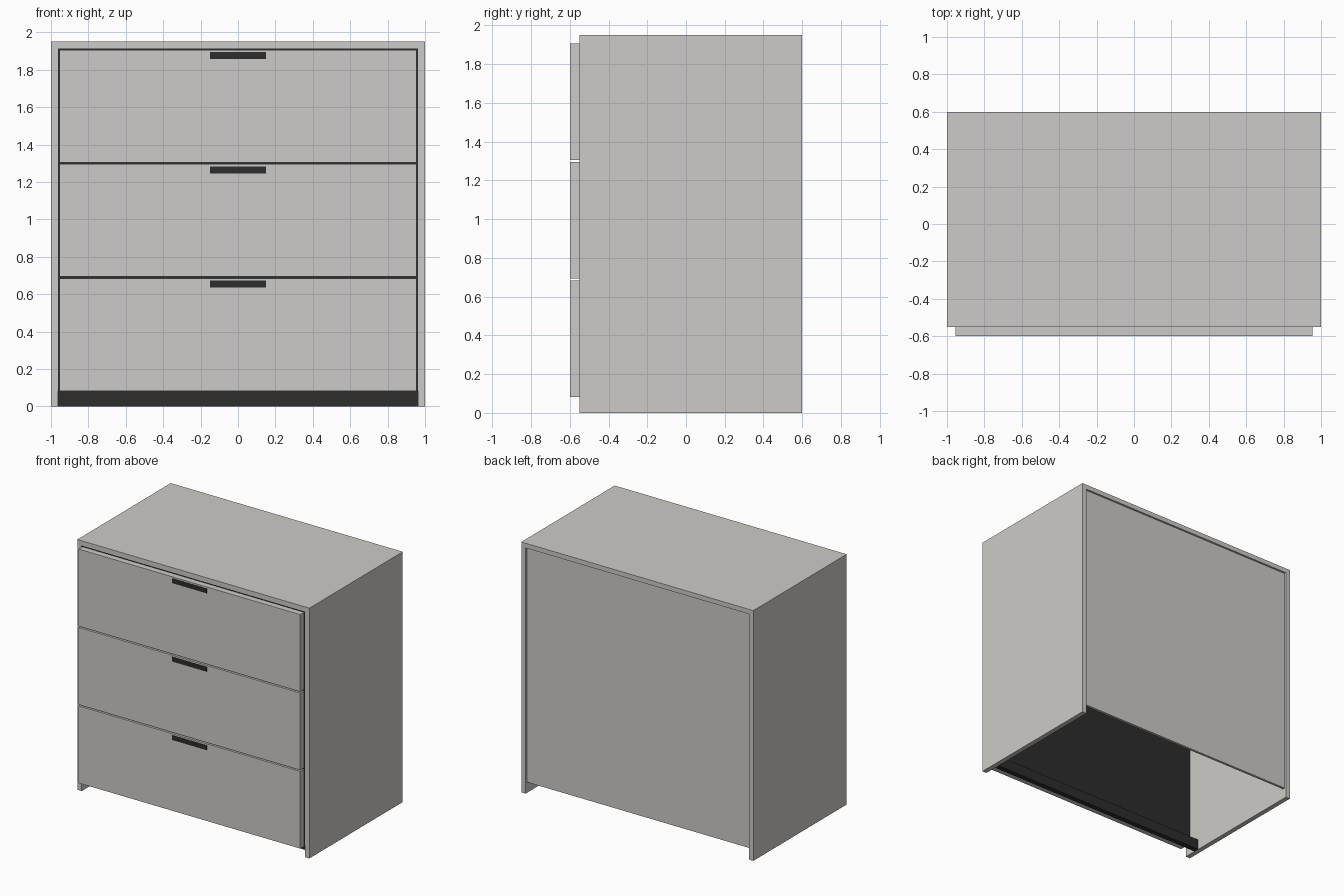
import bpy

if "Cube" in bpy.data.objects:
    bpy.data.objects.remove(bpy.data.objects["Cube"])


def material(name, rgb):
    m = bpy.data.materials.new(name)
    m.diffuse_color = (*rgb, 1.0)
    m.use_nodes = True
    m.node_tree.nodes["Principled BSDF"].inputs["Base Color"].default_value = m.diffuse_color
    return m


LIGHT = material("warm light grey", (0.61, 0.60, 0.58))
DARK = material("charcoal", (0.026, 0.026, 0.026))


def box(name, x, y, z, mat):
    """Box from (min, max) ranges on each axis."""
    bpy.ops.mesh.primitive_cube_add(size=1)
    ob = bpy.context.object
    ob.name = name
    lo, hi = zip(x, y, z)
    for v in ob.data.vertices:
        v.co = [h if c > 0 else l for c, l, h in zip(v.co, lo, hi)]
    ob.data.materials.append(mat)
    return ob


INNER = 0.962      # inside face of the side panels
FRONT, BACK = -0.55, 0.60
TOP = 1.95
UNDER = 1.913      # underside of the top board
BASE = 0.083       # lowest drawer edge

# Carcass: top board, two sides, inset back
box("top_board", (-1, 1), (FRONT, BACK), (UNDER, TOP), LIGHT)
box("left_side_panel", (-1, -INNER), (FRONT, BACK), (0, UNDER), LIGHT)
box("right_side_panel", (INNER, 1), (FRONT, BACK), (0, UNDER), LIGHT)
box("back_panel", (-INNER, INNER), (0.565, 0.585), (BASE, UNDER), LIGHT)

# Dark board behind the drawers and recessed plinth
box("inner_front_board", (-INNER, INNER), (-0.545, -0.505), (BASE, UNDER), DARK)
box("plinth", (-INNER, INNER), (-0.45, -0.41), (0, BASE), DARK)

# Three drawer fronts, each with a thin dark grip plate
for i, label in enumerate(("bottom", "middle", "top")):
    z = BASE + 0.611 * i
    box(label + "_drawer_front", (-0.955, 0.955), (-0.598, -0.551),
        (z, z + 0.601), LIGHT)
    box(label + "_drawer_grip", (-0.15, 0.15), (-0.60, -0.596),
        (z + 0.552, z + 0.589), DARK)
